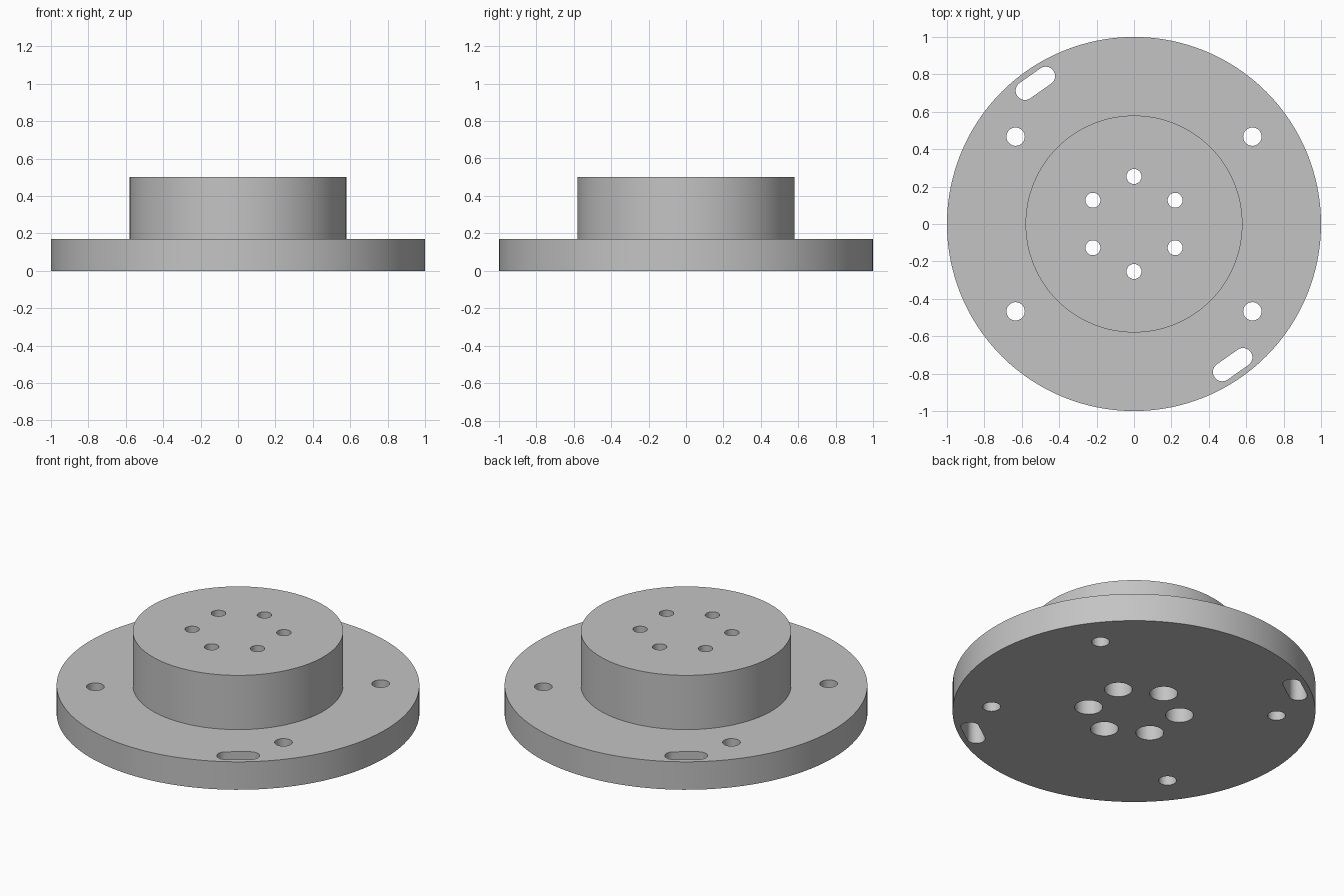
import bpy
import bmesh
from math import atan2, cos, sin, pi, radians
from mathutils import Vector

if "Cube" in bpy.data.objects:
    bpy.data.objects.remove(bpy.data.objects["Cube"])

FLANGE_TOP, HUB_TOP = 0.17, 0.5
FLANGE_R, HUB_R = 1.0, 0.58
BOLT_R, BORE_R, BORE_TOP = 0.04, 0.077, 0.33
MOUNT_R, SLOT_R = 0.049, 0.05


def lathe(bm, profile, center=(0, 0), sides=48):
    """Closed stepped cylinder from (radius, height) pairs, listed bottom to top."""
    rings = []
    for r, z in profile:
        rings.append([bm.verts.new((center[0] + r * cos(2 * pi * i / sides),
                                    center[1] + r * sin(2 * pi * i / sides), z))
                      for i in range(sides)])
    for low, high in zip(rings, rings[1:]):
        for i in range(sides):
            j = (i + 1) % sides
            bm.faces.new((low[i], low[j], high[j], high[i]))
    bm.faces.new(rings[0][::-1])
    bm.faces.new(rings[-1])


def slot(bm, a, b, r, z0, z1, steps=20):
    """Rounded slot between the arc centres a and b."""
    a, b = Vector(a), Vector(b)
    heading = atan2(b.y - a.y, b.x - a.x)
    outline = []
    for c, start in ((b, heading - pi / 2), (a, heading + pi / 2)):
        for i in range(steps + 1):
            t = start + pi * i / steps
            outline.append((c.x + r * cos(t), c.y + r * sin(t)))
    low = [bm.verts.new((x, y, z0)) for x, y in outline]
    high = [bm.verts.new((x, y, z1)) for x, y in outline]
    for i in range(len(low)):
        j = (i + 1) % len(low)
        bm.faces.new((low[i], low[j], high[j], high[i]))
    bm.faces.new(low[::-1])
    bm.faces.new(high)


def finish(bm, name):
    mesh = bpy.data.meshes.new(name)
    bm.to_mesh(mesh)
    bm.free()
    ob = bpy.data.objects.new(name, mesh)
    bpy.context.collection.objects.link(ob)
    return ob


# Grey metal
metal = bpy.data.materials.new("grey_metal")
metal.use_nodes = True
color = (0.55, 0.55, 0.55, 1)
metal.diffuse_color = color
metal.node_tree.nodes["Principled BSDF"].inputs["Base Color"].default_value = color

# Flange with raised hub
bm = bmesh.new()
lathe(bm, [(FLANGE_R, 0), (FLANGE_R, FLANGE_TOP), (HUB_R, FLANGE_TOP), (HUB_R, HUB_TOP)],
      sides=128)
body = finish(bm, "flange_and_hub")
body.data.materials.append(metal)

# Cutter: six bolt holes, counterbored from below
bm = bmesh.new()
for k in range(6):
    t = radians(90 + 60 * k)
    lathe(bm, [(BORE_R, -0.1), (BORE_R, BORE_TOP), (BOLT_R, BORE_TOP), (BOLT_R, 0.6)],
          (0.254 * cos(t), 0.254 * sin(t)))

# Cutter: four mounting holes and two opposite edge slots
for sx in (-1, 1):
    for sy in (-1, 1):
        lathe(bm, [(MOUNT_R, -0.1), (MOUNT_R, 0.3)], (0.633 * sx, 0.467 * sy))
    slot(bm, (0.583 * sx, -0.713 * sx), (0.472 * sx, -0.791 * sx), SLOT_R, -0.1, 0.3)
cutter = finish(bm, "hole_cutter")
cutter.data.materials.append(metal)
cutter.hide_render = True

# Cut the holes and shade
cut = body.modifiers.new("holes", "BOOLEAN")
cut.operation = "DIFFERENCE"
cut.solver = "EXACT"
cut.object = cutter
bpy.ops.object.select_all(action="DESELECT")
body.select_set(True)
bpy.context.view_layer.objects.active = body
bpy.ops.object.modifier_apply(modifier=cut.name)
bpy.data.objects.remove(cutter)
bpy.ops.object.shade_smooth_by_angle(angle=radians(30))
